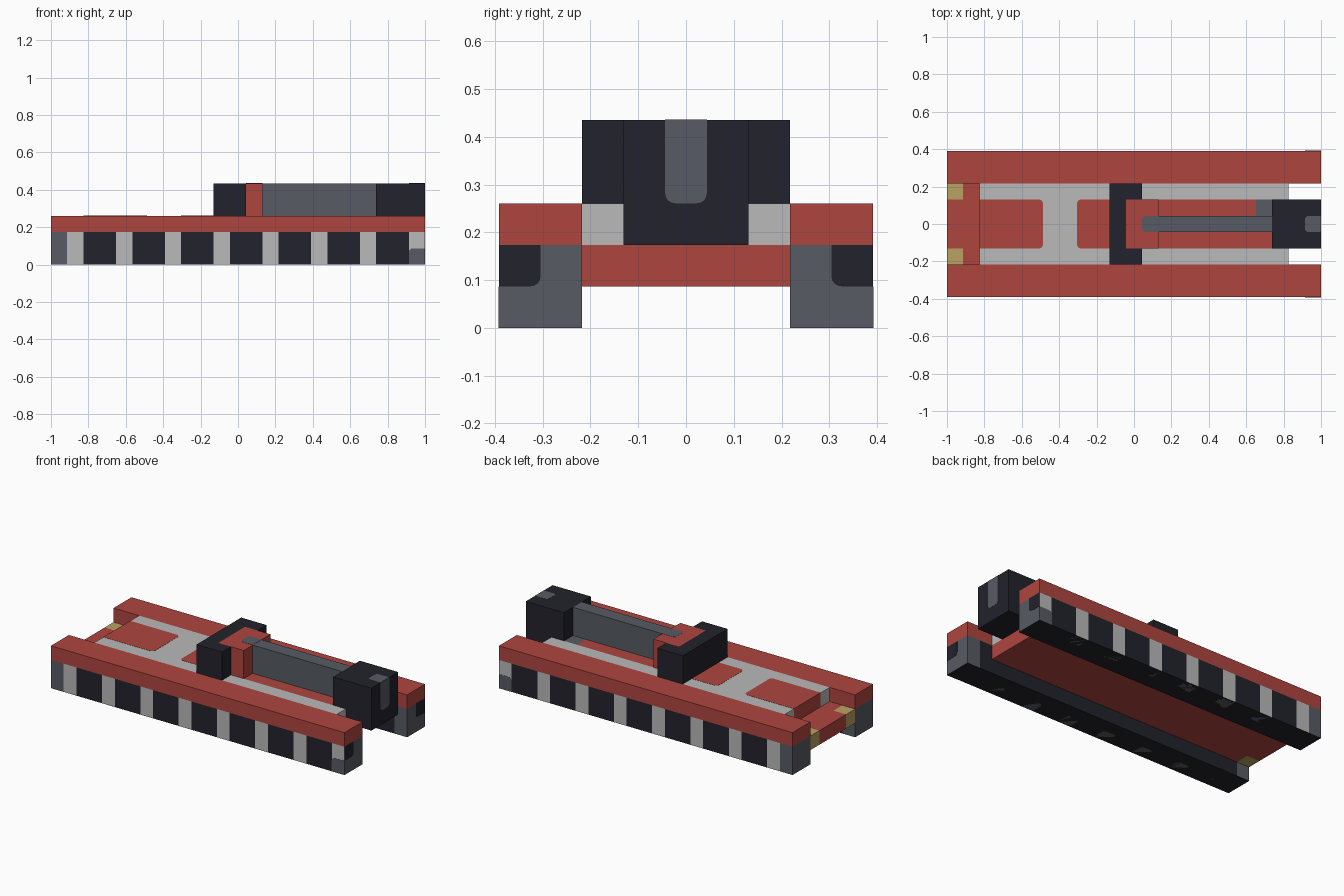
import bpy, bmesh, math
from mathutils import Vector

if "Cube" in bpy.data.objects:
    bpy.data.objects.remove(bpy.data.objects["Cube"])

U = 2 / 23  # one block; the hull is 23 blocks long


def make_material(name, rgb):
    mat = bpy.data.materials.new(name)
    mat.use_nodes = True
    mat.diffuse_color = (*rgb, 1)
    mat.node_tree.nodes["Principled BSDF"].inputs["Base Color"].default_value = (*rgb, 1)
    return mat


MATS = [
    make_material("brick_red", (0.43, 0.06, 0.05)),
    make_material("light_grey", (0.49, 0.49, 0.49)),
    make_material("near_black", (0.016, 0.016, 0.025)),
    make_material("steel_grey", (0.095, 0.105, 0.125)),
    make_material("gold", (0.50, 0.36, 0.125)),
]
RED, LIGHT, DARK, STEEL, GOLD = range(5)


def place(p):
    """Block coordinates (x from the tail, y from the middle, z from the floor) to world."""
    return Vector(((p[0] - 11.5) * U, p[1] * U, p[2] * U))


def finish(name, bm, colour=0):
    bmesh.ops.recalc_face_normals(bm, faces=bm.faces[:])
    for v in bm.verts:
        v.co = place(v.co)
    mesh = bpy.data.meshes.new(name)
    bm.to_mesh(mesh)
    bm.free()
    for m in MATS:
        mesh.materials.append(m)
    if colour:
        mesh.polygons.foreach_set("material_index", [colour] * len(mesh.polygons))
    obj = bpy.data.objects.new(name, mesh)
    bpy.context.collection.objects.link(obj)
    return obj


def block(name, lo, hi, colour, rule=None):
    """Box in block units; with a rule it is cut along the grid and coloured per face."""
    bm = bmesh.new()
    bmesh.ops.create_cube(bm, size=1)
    lo, hi = Vector(lo), Vector(hi)
    for v in bm.verts:
        v.co = Vector([lo[k] if v.co[k] < 0 else hi[k] for k in range(3)])
    if not rule:
        return finish(name, bm, colour)
    for axis in range(3):
        normal = Vector([float(k == axis) for k in range(3)])
        for step in range(1, round(hi[axis] - lo[axis])):
            bmesh.ops.bisect_plane(bm, geom=bm.verts[:] + bm.edges[:] + bm.faces[:],
                                   plane_co=lo + normal * step, plane_no=normal)
    bm.normal_update()
    for f in bm.faces:
        f.material_index = rule(f.calc_center_median(), f.normal)
    return finish(name, bm)


def plate(name, colour, axis, pos, a, b, rounded):
    """Thin painted panel across an axis; rounded lists corners 0-3, counterclockwise."""
    r = 0.24
    corners = [(a[0], b[0]), (a[1], b[0]), (a[1], b[1]), (a[0], b[1])]
    outline = []
    for n, (p, q) in enumerate(corners):
        if n not in rounded:
            outline.append((p, q))
            continue
        cp = p + r if p == a[0] else p - r
        cq = q + r if q == b[0] else q - r
        for k in range(5):
            t = math.pi * (1 + n / 2 + k / 8)
            outline.append((cp + r * math.cos(t), cq + r * math.sin(t)))
    bm = bmesh.new()
    verts = []
    for p, q in outline:
        co = [p, q]
        co.insert(axis, pos - 0.012)
        verts.append(bm.verts.new(co))
    face = bm.faces.new(verts)
    ext = bmesh.ops.extrude_face_region(bm, geom=[face])
    for v in ext["geom"]:
        if isinstance(v, bmesh.types.BMVert):
            v.co[axis] += 0.024
    finish(name, bm, colour)


# Tracks, rails and their painted pads, one set per side
for s, side in ((-1, "right"), (1, "left")):
    def track_rule(c, n):
        col = int(c.x)
        if abs(n.x) > 0.5:
            return STEEL
        if abs(n.z) > 0.5:
            return DARK
        if n.y * s > 0:
            return STEEL if col == 0 else LIGHT if col % 3 == 1 else DARK
        return STEEL if col in (0, 22) else DARK

    y0, y1 = sorted((s * 2.5, s * 4.5))
    block(f"{side}_track", (0, y0, 0), (23, y1, 2), DARK, track_rule)
    block(f"{side}_rail", (0, y0, 2), (23, y1, 3), RED)

    outer = sorted((s * 3.5, s * 4.5))
    plate(f"{side}_track_side_pad", STEEL, 1, s * 4.5, (22, 23), (0, 1), [3])
    plate(f"{side}_track_end_pad", DARK, 0, 23, outer, (1, 2), [0] if s > 0 else [1])
    for col in range(1, 20, 3):
        plate(f"{side}_sole_pad_{col}", STEEL, 2, 0.012, (col, col + 1), outer,
              [0, 1] if s > 0 else [2, 3])

# Floor slab with gold corners at the tail
block("floor_slab", (0, -2.5, 1), (21, 2.5, 2), RED,
      lambda c, n: GOLD if c.x < 1 and abs(c.y) > 1.5 else RED)


# Upper deck: light grey with one steel hatch and red inlays
def deck_rule(c, n):
    if n.x < -0.5 and abs(c.y) < 1.5:
        return RED
    if n.z > 0.5 and 19 < c.x < 20 and 0.5 < c.y < 1.5:
        return STEEL
    if n.z > 0.5 and 12 < c.x < 20 and abs(c.y) < 1.5:
        return RED
    return LIGHT


block("upper_deck", (2, -2.5, 2), (21, 2.5, 3), LIGHT, deck_rule)
plate("rear_deck_inlay", RED, 2, 3, (2, 5.9), (-1.5, 1.5), [1, 2])
plate("middle_deck_inlay", RED, 2, 3, (8, 10), (-1.5, 1.5), [0, 3])

# Upper assembly: cross block, red collar, beam and front housing
block("cross_block", (10, -2.5, 3), (12, 2.5, 5), DARK,
      lambda c, n: RED if n.z > 0.5 and c.x > 11 and abs(c.y) < 1.5 else DARK)
block("collar", (12, -1.5, 3), (13, 1.5, 5), RED)
plate("collar_inlay", STEEL, 2, 5, (12, 13), (-0.5, 0.5), [0, 3])
block("beam", (13, -0.5, 3), (20, 0.5, 5), STEEL)
block("front_housing", (20, -1.5, 2), (23, 1.5, 5), DARK)
plate("housing_front_inlay", STEEL, 0, 23, (-0.5, 0.5), (3, 5), [0, 1])
plate("housing_top_inlay", STEEL, 2, 5, (22, 23), (-0.5, 0.5), [0, 3])
